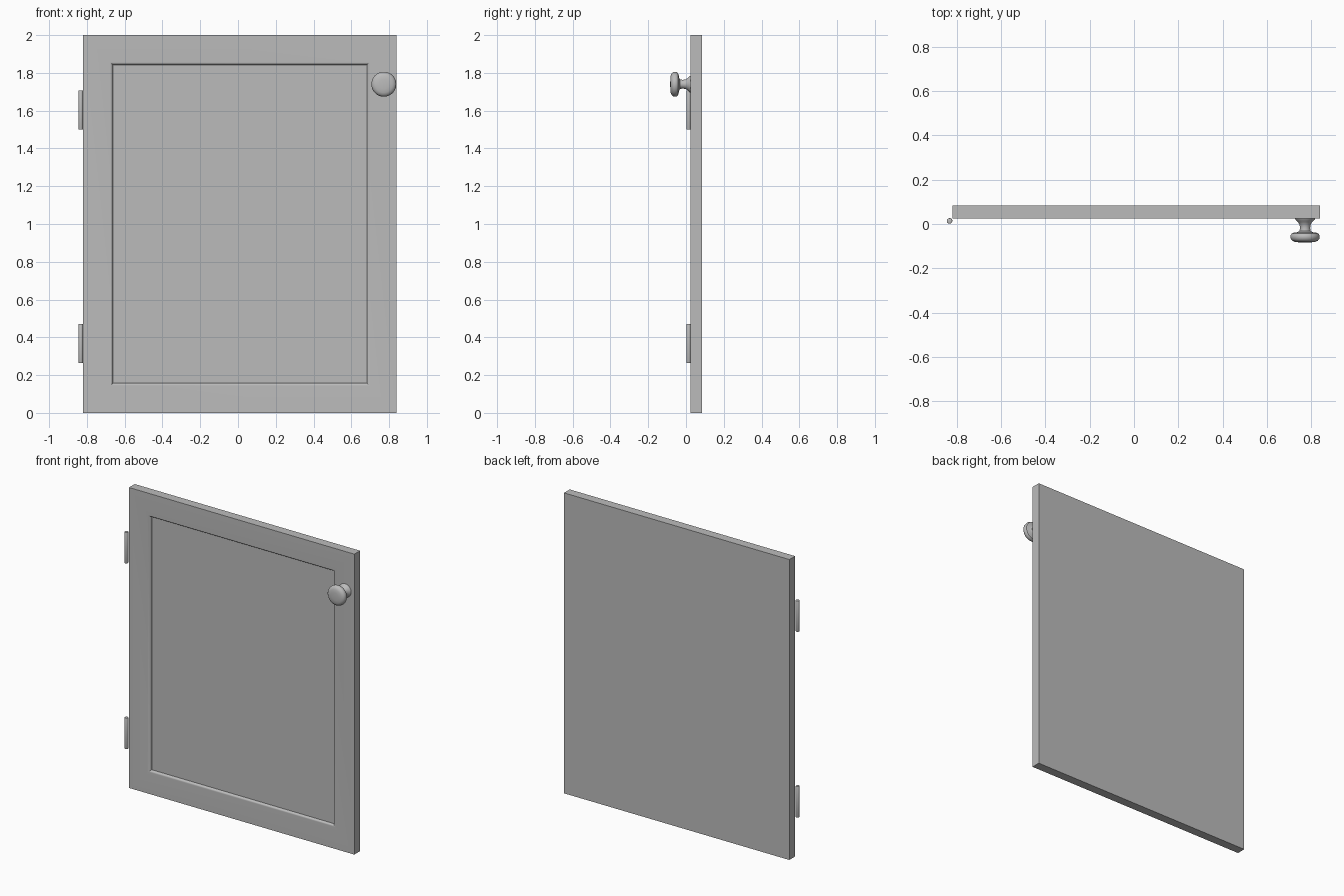
import bpy
import bmesh
import math
from mathutils import Matrix, Vector

cube = bpy.data.objects.get("Cube")
if cube:
    bpy.data.objects.remove(cube, do_unlink=True)

grey = bpy.data.materials.new("plain grey")
grey.use_nodes = True
GREY = (0.5, 0.5, 0.5, 1)
grey.diffuse_color = GREY
grey.node_tree.nodes["Principled BSDF"].inputs["Base Color"].default_value = GREY

X0, X1, HEIGHT = -0.82, 0.84, 2.0
FRONT, BACK = 0.024, 0.084


def finish(bm, name):
    bmesh.ops.recalc_face_normals(bm, faces=bm.faces)
    mesh = bpy.data.meshes.new(name)
    bm.to_mesh(mesh)
    bm.free()
    obj = bpy.data.objects.new(name, mesh)
    bpy.context.collection.objects.link(obj)
    mesh.materials.append(grey)
    bpy.ops.object.select_all(action="DESELECT")
    obj.select_set(True)
    bpy.context.view_layer.objects.active = obj
    bpy.ops.object.shade_smooth_by_angle(angle=math.radians(35))
    return obj


# Door slab: nested rectangles from the back to a rounded-over recessed panel
FRAME, LIP, DEPTH, STEPS = 0.143, 0.014, 0.016, 5
rings = [(0, BACK), (0, FRONT)]
for i in range(STEPS + 1):
    a = math.pi / 2 * i / STEPS
    rings.append((FRAME + LIP * math.sin(a), FRONT + DEPTH * (1 - math.cos(a))))

bm = bmesh.new()
loops = []
for inset, y in rings:
    corners = [(X0 + inset, inset), (X1 - inset, inset),
               (X1 - inset, HEIGHT - inset), (X0 + inset, HEIGHT - inset)]
    loops.append([bm.verts.new((x, y, z)) for x, z in corners])
for a, b in zip(loops, loops[1:]):
    for i in range(4):
        j = (i + 1) % 4
        bm.faces.new((a[i], a[j], b[j], b[i]))
bm.faces.new(loops[0])
bm.faces.new(loops[-1])
finish(bm, "door_panel")

# Knob: turned profile of (radius, distance out from the door)
profile = [(0, 0), (0.045, 0), (0.042, 0.006), (0.032, 0.015), (0.025, 0.027),
           (0.023, 0.042), (0.025, 0.055), (0.034, 0.061), (0.05, 0.063),
           (0.06, 0.067), (0.065, 0.075), (0.066, 0.083), (0.064, 0.092),
           (0.057, 0.1), (0.045, 0.105), (0.025, 0.107), (0, 0.108)]
bm = bmesh.new()
points = [bm.verts.new((r, -d, 0)) for r, d in profile]
edges = [bm.edges.new(pair) for pair in zip(points, points[1:])]
bmesh.ops.spin(bm, geom=points + edges, cent=(0, 0, 0), axis=(0, 1, 0),
               angle=math.tau, steps=40)
bmesh.ops.remove_doubles(bm, verts=bm.verts, dist=0.0001)
bmesh.ops.translate(bm, verts=bm.verts, vec=(0.772, FRONT, 1.74))
finish(bm, "knob")

# Hinge barrels with softened ends
for name, z in (("lower_hinge", 0.367), ("upper_hinge", 1.603)):
    bm = bmesh.new()
    bmesh.ops.create_cone(bm, cap_ends=True, segments=24, radius1=0.0125,
                          radius2=0.0125, depth=0.207,
                          matrix=Matrix.Translation(Vector((-0.832, 0.014, z))))
    rims = [e for e in bm.edges if abs(e.verts[0].co.z - e.verts[1].co.z) < 0.001]
    bmesh.ops.bevel(bm, geom=rims, offset=0.003, segments=2, profile=0.5,
                    affect="EDGES")
    finish(bm, name)
